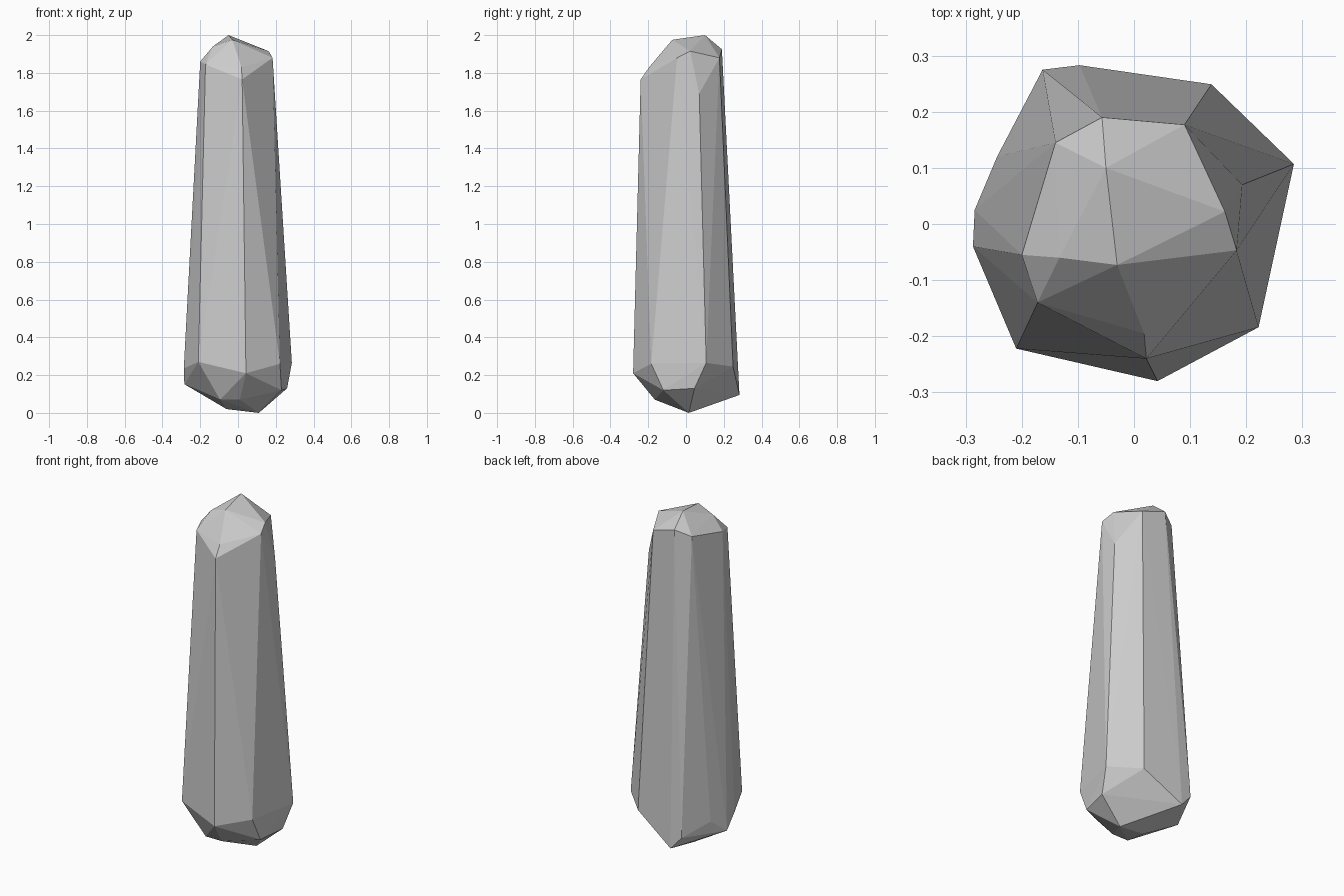
import bpy, bmesh

# Corner rings of the faceted stone; its surface is their convex hull
base = [(0.11, 0.015, 0), (-0.06, 0.01, 0.02), (-0.095, -0.165, 0.07), (0.01, -0.165, 0.07)]
lower = [(0.23, -0.12, 0.12), (0.26, 0.045, 0.13), (-0.097, 0.283, 0.095), (-0.284, 0.025, 0.152)]
shoulder = [(-0.163, 0.275, 0.17), (0.138, 0.249, 0.245), (0.285, 0.107, 0.265),
            (0.222, -0.184, 0.26), (0.042, -0.28, 0.21), (-0.21, -0.222, 0.27),
            (-0.287, -0.04, 0.235), (-0.244, 0.12, 0.23)]
upper = [(0.193, 0.07, 1.69), (0.022, -0.24, 1.765), (-0.172, -0.14, 1.845),
         (-0.2, -0.055, 1.86), (-0.14, 0.145, 1.89), (0.09, 0.177, 1.88), (0.183, -0.047, 1.88)]
crown = [(0.018, -0.195, 1.83), (-0.133, -0.06, 1.94), (-0.057, 0.19, 1.925),
         (0.162, 0.022, 1.915), (-0.03, -0.073, 1.975), (-0.05, 0.1, 2)]


def hull_object(name, rings):
    bm = bmesh.new()
    for ring in rings:
        for p in ring:
            bm.verts.new(p)
    bmesh.ops.convex_hull(bm, input=bm.verts)
    loose = [v for v in bm.verts if not v.link_faces]
    bmesh.ops.delete(bm, geom=loose, context='VERTS')
    bmesh.ops.recalc_face_normals(bm, faces=bm.faces)
    mesh = bpy.data.meshes.new(name)
    bm.to_mesh(mesh)
    bm.free()
    obj = bpy.data.objects.new(name, mesh)
    bpy.context.collection.objects.link(obj)
    return obj


# Stone pillar with flat faces
hull_object("stone_pillar", [base, lower, shoulder, upper, crown])
